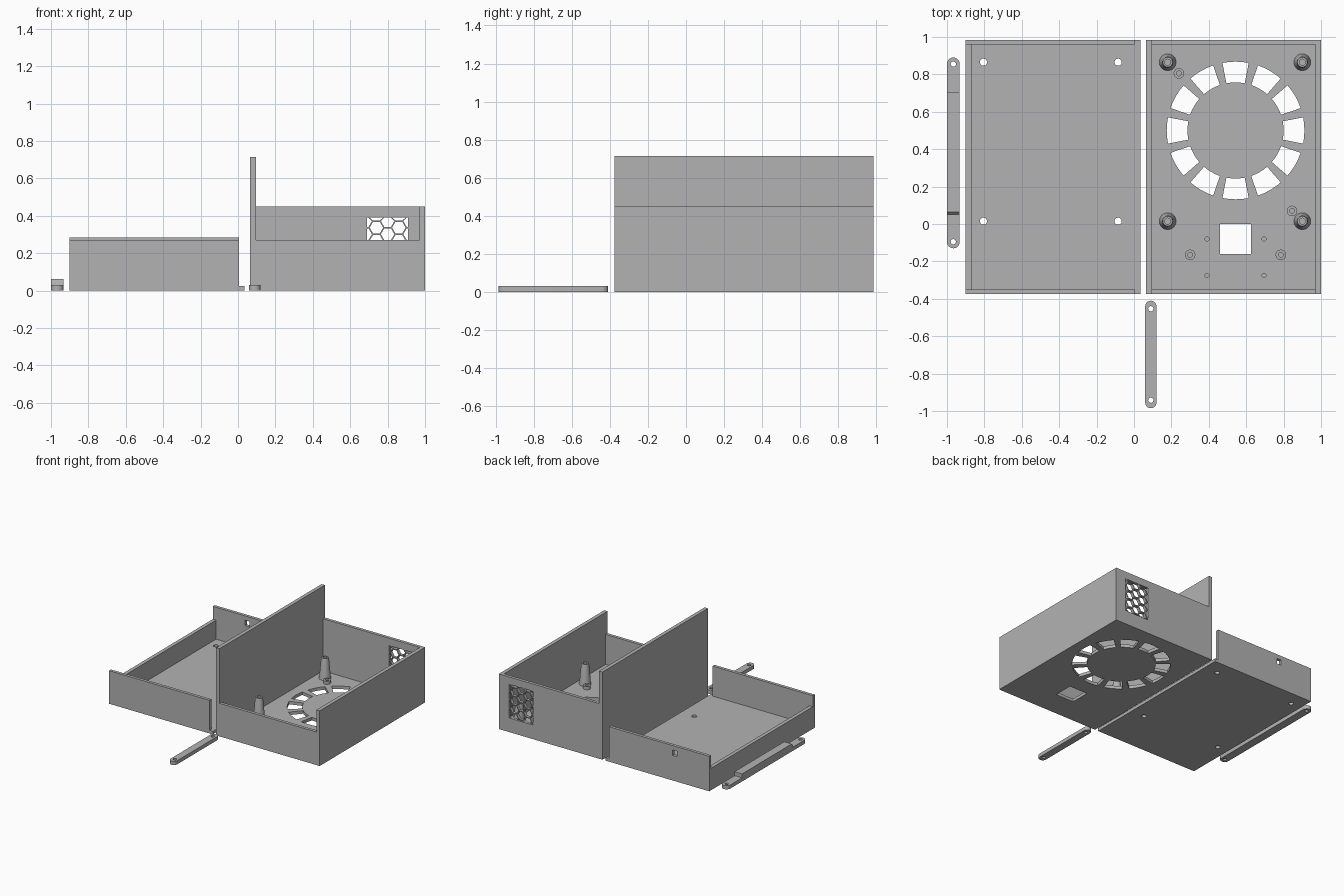
import bpy, bmesh, math
from math import pi, cos, sin

if "Cube" in bpy.data.objects:
    bpy.data.objects.remove(bpy.data.objects["Cube"])

grey = bpy.data.materials.new("plain grey")
grey.diffuse_color = (0.45, 0.45, 0.45, 1)
grey.use_nodes = True
grey.node_tree.nodes["Principled BSDF"].inputs["Base Color"].default_value = grey.diffuse_color


def finish(name, bm, smooth=False):
    bmesh.ops.recalc_face_normals(bm, faces=bm.faces)
    me = bpy.data.meshes.new(name)
    bm.to_mesh(me)
    bm.free()
    ob = bpy.data.objects.new(name, me)
    bpy.context.collection.objects.link(ob)
    me.materials.append(grey)
    if smooth:
        bpy.ops.object.select_all(action='DESELECT')
        ob.select_set(True)
        bpy.context.view_layer.objects.active = ob
        bpy.ops.object.shade_smooth_by_angle(angle=math.radians(35))
    return ob


def prism(bm, pts, offset):
    """Extrude a closed 3D outline by an offset vector."""
    face = bm.faces.new([bm.verts.new(p) for p in pts])
    out = bmesh.ops.extrude_face_region(bm, geom=[face])
    moved = [v for v in out["geom"] if isinstance(v, bmesh.types.BMVert)]
    bmesh.ops.translate(bm, verts=moved, vec=offset)


def add_box(bm, x0, x1, y0, y1, z0, z1):
    prism(bm, [(x0, y0, z0), (x1, y0, z0), (x1, y1, z0), (x0, y1, z0)], (0, 0, z1 - z0))


def box(name, *size):
    bm = bmesh.new()
    add_box(bm, *size)
    return finish(name, bm)


def add_round(bm, x, y, r, z0, z1, n=24):
    prism(bm, [(x + r * cos(2 * pi * i / n), y + r * sin(2 * pi * i / n), z0)
               for i in range(n)], (0, 0, z1 - z0))


def cut(ob, bm):
    """Subtract the solids in bm from the object."""
    tool = finish(ob.name + "_cutter", bm)
    tool.hide_render = True
    tool.hide_viewport = True
    m = ob.modifiers.new("openings", 'BOOLEAN')
    m.operation, m.solver, m.object = 'DIFFERENCE', 'EXACT', tool


def lathe(name, x, y, profile, n=32):
    """Closed ring profile of (radius, z) turned around a vertical axis."""
    bm = bmesh.new()
    rings = [[bm.verts.new((x + r * cos(2 * pi * i / n), y + r * sin(2 * pi * i / n), z))
              for i in range(n)] for r, z in profile]
    for a, b in zip(rings, rings[1:] + rings[:1]):
        for i in range(n):
            j = (i + 1) % n
            bm.faces.new((a[i], a[j], b[j], b[i]))
    return finish(name, bm, True)


Y0, Y1, TY, TX, FL = -0.375, 0.985, 0.025, 0.03, 0.025

# Lid tray: floor with four screw holes, three walls, open on the right
lid_floor = box("lid_floor", -0.9, 0.035, Y0, Y1, 0, FL)
bm = bmesh.new()
for x in (-0.805, -0.085):
    for y in (0.015, 0.865):
        add_round(bm, x, y, 0.019, -0.1, 0.1)
cut(lid_floor, bm)
box("lid_front_wall", -0.9, 0.005, Y0, Y0 + TY, FL, 0.27)
lid_back = box("lid_back_wall", -0.9, 0.005, Y1 - TY, Y1, FL, 0.285)
box("lid_left_wall", -0.9, -0.9 + TX, Y0 + TY, Y1 - TY, FL, 0.18)
bm = bmesh.new()
add_box(bm, -0.61, -0.57, 0.9, 1.1, 0.205, 0.25)
cut(lid_back, bm)

# Base floor: ring of fan slots, square opening, blind pilot holes
base_floor = box("base_floor", 0.065, 1.0, Y0, Y1, 0, FL)
bm = bmesh.new()
CX, CY = 0.543, 0.5
for k in range(12):
    mid = k * pi / 6
    arc = [mid + math.radians(a) for a in (-11, -5.5, 0, 5.5, 11)]
    pts = [(CX + 0.368 * cos(a), CY + 0.368 * sin(a), -0.1) for a in arc]
    pts += [(CX + 0.257 * cos(a), CY + 0.257 * sin(a), -0.1) for a in reversed(arc)]
    prism(bm, pts, (0, 0, 0.2))
add_box(bm, 0.46, 0.625, -0.16, 0.0, -0.1, 0.1)
for x in (0.39, 0.695):
    for y in (-0.08, -0.275):
        add_round(bm, x, y, 0.011, 0.01, 0.1, 16)
cut(base_floor, bm)

# Base walls: low front, tall divider on the left
box("base_front_wall", 0.065 + TX, 1 - TX, Y0, Y0 + TY, FL, 0.27)
box("base_tall_wall", 0.065, 0.065 + TX, Y0, Y1, FL, 0.715)
box("base_right_wall", 1 - TX, 1, Y0, Y1, FL, 0.45)
base_back = box("base_back_wall", 0.065 + TX, 1 - TX, Y1 - TY, Y1, FL, 0.45)

# Honeycomb grille in the back wall, cells trimmed to a rectangle
bm = bmesh.new()
GX0, GX1, GZ0, GZ1 = 0.69, 0.91, 0.115, 0.39
R, pitch = 0.036, 0.07
for col in range(5):
    cx = 0.68 + col * 0.06
    for row in range(6):
        cz = 0.337 + (1 - row) * pitch + (pitch / 2 if col % 2 == 0 else 0)
        pts = []
        for i in range(6):
            px = min(max(cx + R * cos(i * pi / 3), GX0), GX1)
            pz = min(max(cz + R * sin(i * pi / 3), GZ0), GZ1)
            if not any(abs(px - q[0]) + abs(pz - q[2]) < 1e-5 for q in pts):
                pts.append((px, 0.9, pz))
        spans = [max(p[a] for p in pts) - min(p[a] for p in pts) for a in (0, 2)]
        if len(pts) > 2 and min(spans) > 0.004:
            prism(bm, pts, (0, 0.2, 0))
cut(base_back, bm)

# Tall tapered standoffs
for x in (0.18, 0.9):
    for y in (0.015, 0.865):
        lathe("standoff", x, y, [(0.016, FL), (0.045, FL), (0.042, 0.045), (0.03, 0.18),
                                 (0.026, 0.195), (0.016, 0.195)])

# Short screw bosses
for x, y in ((0.24, 0.805), (0.845, 0.07), (0.3, -0.165), (0.785, -0.165)):
    lathe("short_boss", x, y, [(0.013, FL), (0.028, FL), (0.028, 0.05), (0.013, 0.05)], 24)


def strap(name, cx, r, y0, y1, hole_inset, raised=None):
    """Flat bar with round ends, a hole at each end and an optional raised middle."""
    bm = bmesh.new()
    pts = [(cx + r * cos(pi * i / 12), y1 - r + r * sin(pi * i / 12), 0) for i in range(13)]
    pts += [(cx - r * cos(pi * i / 12), y0 + r - r * sin(pi * i / 12), 0) for i in range(13)]
    prism(bm, pts, (0, 0, 0.03))
    ob = finish(name, bm, True)
    bm = bmesh.new()
    for y in (y0 + hole_inset, y1 - hole_inset):
        add_round(bm, cx, y, 0.014, -0.1, 0.1)
    cut(ob, bm)
    if raised:
        a, b = raised
        bm = bmesh.new()
        prism(bm, [(cx - r, a, 0.03), (cx - r, b, 0.03), (cx - r, b, 0.062),
                   (cx - r, a + 0.015, 0.062), (cx - r, a + 0.004, 0.05)], (2 * r, 0, 0))
        finish(name + "_raised_middle", bm)


strap("front_strap", 0.09, 0.03, -0.985, -0.41, 0.043)
strap("left_strap", -0.966, 0.034, -0.13, 0.89, 0.035, (0.05, 0.705))
